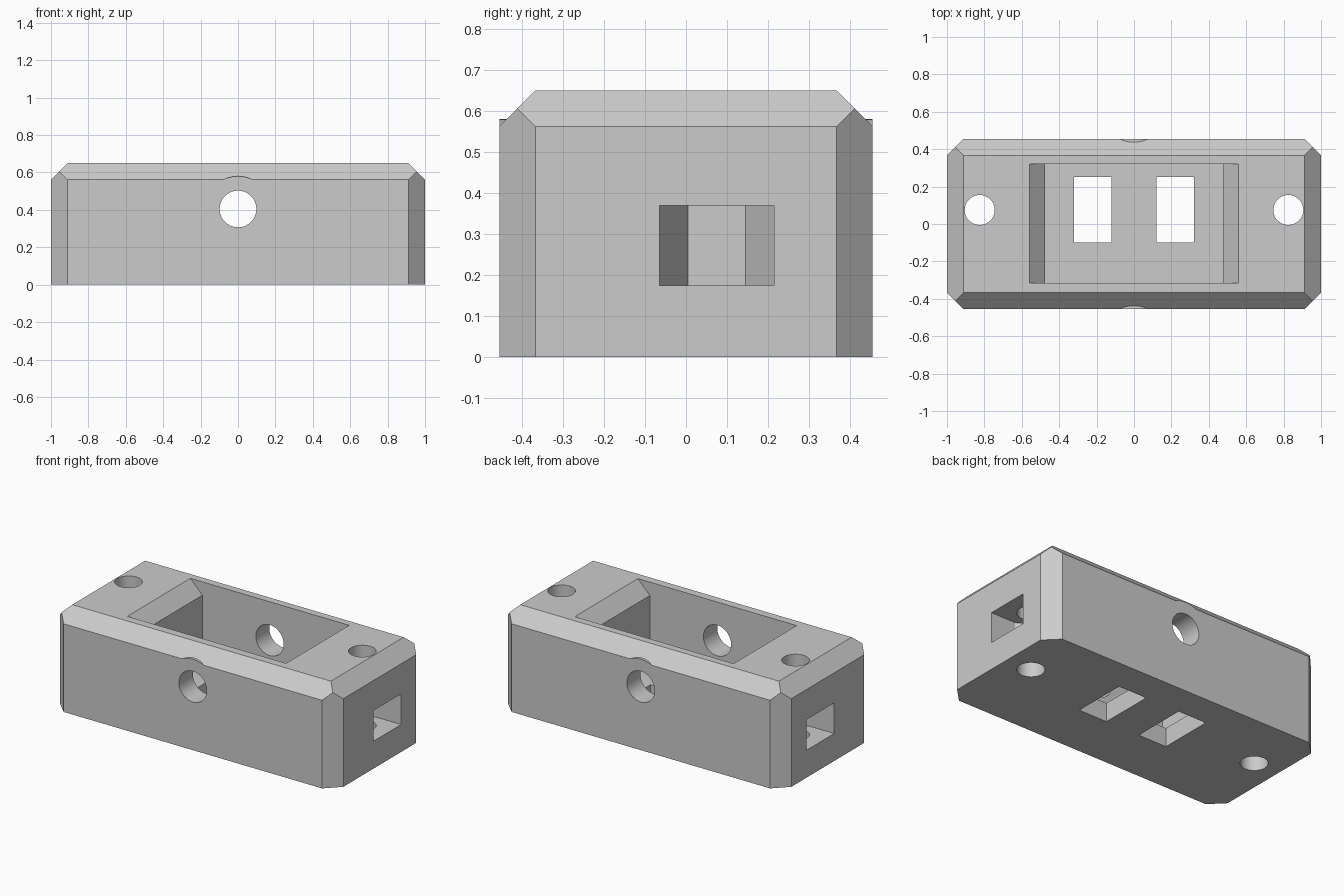
import bpy, bmesh, math
from mathutils import Vector

cube = bpy.data.objects.get("Cube")
if cube:
    bpy.data.objects.remove(cube, do_unlink=True)

HX, HY, H, C = 1.0, 0.455, 0.65, 0.088   # half sizes, height, chamfer
AXIS_Y = 0.075                           # line of screws and windows

grey = bpy.data.materials.new("plain_grey")
grey.use_nodes = True
tone = (0.6, 0.6, 0.6, 1)
grey.diffuse_color = tone
grey.node_tree.nodes["Principled BSDF"].inputs["Base Color"].default_value = tone


def finish(bm, name):
    bmesh.ops.recalc_face_normals(bm, faces=bm.faces)
    mesh = bpy.data.meshes.new(name)
    bm.to_mesh(mesh)
    bm.free()
    mesh.materials.append(grey)
    obj = bpy.data.objects.new(name, mesh)
    bpy.context.collection.objects.link(obj)
    return obj


def prism(name, points, sweep):
    """Extrude a closed outline of 3D points along a vector."""
    bm = bmesh.new()
    face = bm.faces.new([bm.verts.new(p) for p in points])
    moved = bmesh.ops.extrude_face_region(bm, geom=[face])["geom"]
    verts = [g for g in moved if isinstance(g, bmesh.types.BMVert)]
    bmesh.ops.translate(bm, verts=verts, vec=sweep)
    return finish(bm, name)


def block(name, x0, x1, y0, y1, z0, z1):
    outline = [(x0, y0, z0), (x1, y0, z0), (x1, y1, z0), (x0, y1, z0)]
    return prism(name, outline, (0, 0, z1 - z0))


def ring(radius, count=64):
    angles = [math.tau * i / count for i in range(count)]
    return [(radius * math.cos(a), radius * math.sin(a)) for a in angles]


def combine(target, tool, operation):
    """Apply a boolean and discard the helper."""
    tool.hide_render = True
    mod = target.modifiers.new(tool.name, "BOOLEAN")
    mod.object, mod.operation, mod.solver = tool, operation, "EXACT"
    bpy.context.view_layer.objects.active = target
    bpy.ops.object.modifier_apply(modifier=mod.name)
    bpy.data.objects.remove(tool, do_unlink=True)


# Housing block, trimmed by chamfer planes on the upright and top edges
housing = block("housing", -HX, HX, -HY, HY, 0, H)
bm = bmesh.new()
bm.from_mesh(housing.data)
normals = [(sx, sy, 0) for sx in (-1, 1) for sy in (-1, 1)]
normals += [(s, 0, 1) for s in (-1, 1)] + [(0, s, 1) for s in (-1, 1)]
for n in normals:
    n = Vector(n)
    corner = Vector((n.x * HX, n.y * HY, n.z * H))
    bmesh.ops.bisect_plane(bm, geom=bm.verts[:] + bm.edges[:] + bm.faces[:],
                           plane_co=corner - n * C / 2, plane_no=n, clear_outer=True)
    bmesh.ops.holes_fill(bm, edges=[e for e in bm.edges if e.is_boundary])
bmesh.ops.recalc_face_normals(bm, faces=bm.faces)
bm.to_mesh(housing.data)
bm.free()

# Round boss on front and back, flush with the walls
for side in (-1, 1):
    boss = prism("boss", [(x, side * HY, 0.405 + z) for x, z in ring(0.175)],
                 (0, -side * 0.12, 0))
    combine(housing, boss, "UNION")

# Central pocket with flared ends
half = [(0.475, 0.12), (0.475, 0.565), (0.61, 0.70)]
profile = half + [(-x, z) for x, z in reversed(half)]
pocket = prism("pocket", [(x, -0.315, z) for x, z in profile], (0, 0.635, 0))
combine(housing, pocket, "DIFFERENCE")

# Cable hole through front and back
hole = prism("cable_hole", [(x, -0.6, 0.405 + z) for x, z in ring(0.098)], (0, 1.2, 0))
combine(housing, hole, "DIFFERENCE")

# Floor windows, side nut slots and screw holes on both sides
for side in (-1, 1):
    near, far = sorted((side * 0.12, side * 0.32))
    window = block("window", near, far, AXIS_Y - 0.175, AXIS_Y + 0.175, -0.1, 0.2)
    combine(housing, window, "DIFFERENCE")

    cx, r = 0.825, 0.14
    inner = cx - r * math.sqrt(3) / 2
    outline = [(1.1, -r), (1.1, r), (cx, r), (inner, r / 2), (inner, -r / 2), (cx, -r)]
    slot = prism("nut_slot", [(side * x, AXIS_Y + y, 0.175) for x, y in outline],
                 (0, 0, 0.195))
    combine(housing, slot, "DIFFERENCE")

    screw = prism("screw_hole", [(side * cx + x, AXIS_Y + y, -0.1) for x, y in ring(0.08)],
                  (0, 0, 0.9))
    combine(housing, screw, "DIFFERENCE")

# Smooth the round bores while keeping flat faces crisp
bpy.ops.object.select_all(action="DESELECT")
housing.select_set(True)
bpy.context.view_layer.objects.active = housing
bpy.ops.object.shade_smooth_by_angle(angle=math.radians(25))
